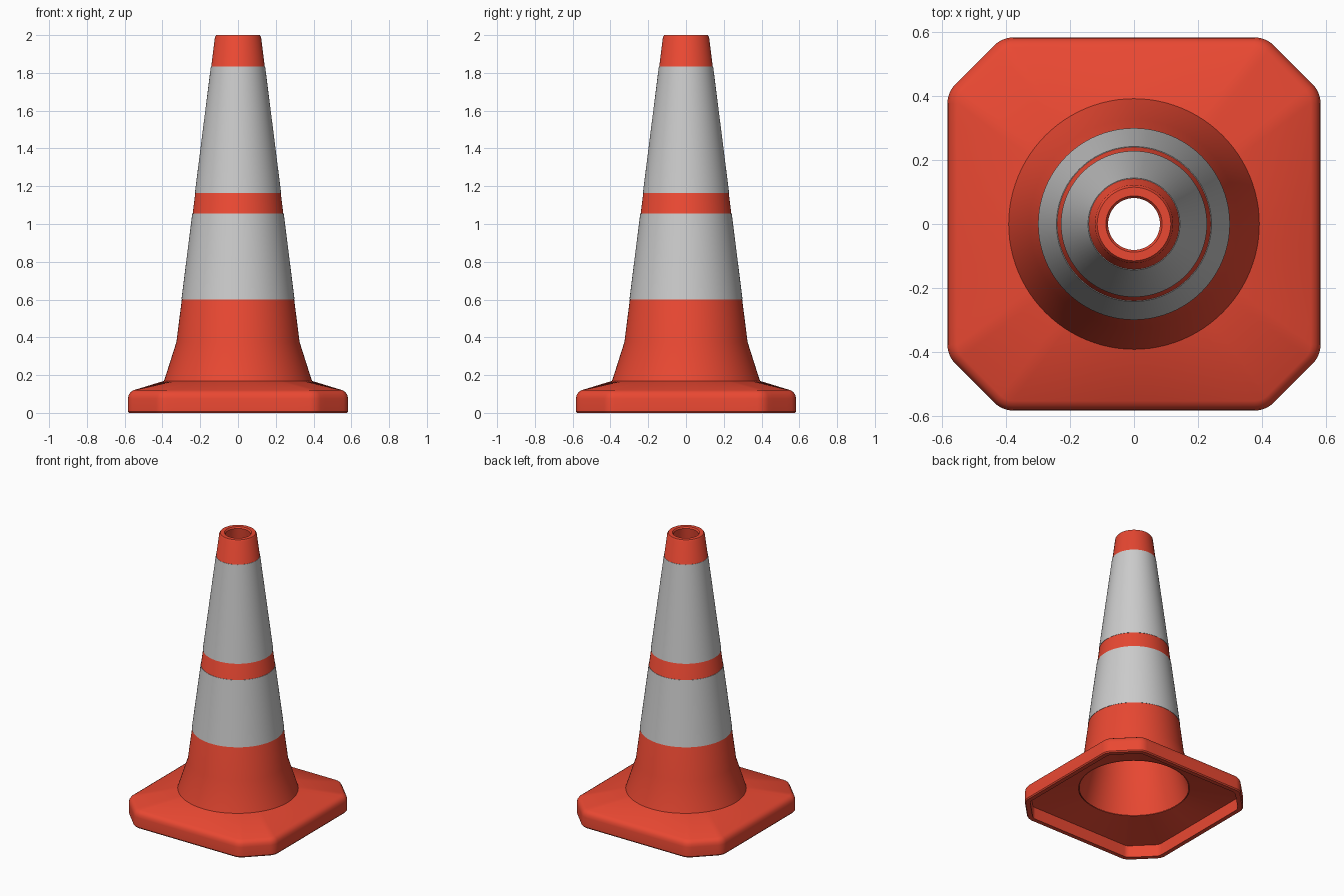
import bpy, bmesh, math

if "Cube" in bpy.data.objects:
    bpy.data.objects.remove(bpy.data.objects["Cube"])

red = bpy.data.materials.new("orange_red")
red.diffuse_color = (0.82, 0.065, 0.032, 1)
red.use_nodes = True
red.node_tree.nodes["Principled BSDF"].inputs["Base Color"].default_value = red.diffuse_color


def loft(name, rings, material=None, angle=30):
    """Skin a closed loop of rings that all have the same point count."""
    bm = bmesh.new()
    loops = [[bm.verts.new(p) for p in ring] for ring in rings]
    n = len(loops[0])
    for a, b in zip(loops, loops[1:] + loops[:1]):
        for i in range(n):
            j = (i + 1) % n
            bm.faces.new((a[i], a[j], b[j], b[i]))
    bmesh.ops.recalc_face_normals(bm, faces=bm.faces)
    mesh = bpy.data.meshes.new(name)
    bm.to_mesh(mesh)
    bm.free()
    ob = bpy.data.objects.new(name, mesh)
    bpy.context.collection.objects.link(ob)
    if material:
        mesh.materials.append(material)
    bpy.ops.object.select_all(action='DESELECT')
    ob.select_set(True)
    bpy.context.view_layer.objects.active = ob
    bpy.ops.object.shade_smooth_by_angle(angle=math.radians(angle))
    return ob


def circle(r, z, angles):
    return [(r * math.cos(a), r * math.sin(a), z) for a in angles]


def octagon(inset, z, half=0.583, corner=0.412, radius=0.085):
    """Square with cut, rounded corners, moved inwards by inset."""
    t = math.tan(math.pi / 8)
    d = (half + corner) / math.sqrt(2) - inset
    h = half - inset
    c = d * math.sqrt(2) - h
    r = radius - inset
    arcs = []
    for k in range(8):
        # corner k sits between the sides facing 45k and 45(k+1) degrees
        q, odd = divmod(k, 2)
        x, y = (c, h) if odd else (h, c)
        a0 = odd * math.pi / 4
        # arc centre lies r inside both neighbouring sides
        m = a0 + math.pi / 8
        s = r / math.cos(math.pi / 8)
        cx, cy = x - s * math.cos(m), y - s * math.sin(m)
        ca, sa = math.cos(q * math.pi / 2), math.sin(q * math.pi / 2)
        arc = []
        for i in range(7):
            a = a0 + math.pi / 4 * i / 6
            px, py = cx + r * math.cos(a), cy + r * math.sin(a)
            arc.append((px * ca - py * sa, px * sa + py * ca, z))
        arcs.append(arc)
    # subdivide the straight sides between the arcs
    pts = []
    for k, arc in enumerate(arcs):
        pts += arc
        p, q = arc[-1], arcs[(k + 1) % 8][0]
        n = 12 if k % 2 else 5
        pts += [tuple(u + (v - u) * i / n for u, v in zip(p, q)) for i in range(1, n)]
    return pts


# Hollow base plate: rounded rim, sloping top that blends into a circle
outline = octagon(0, 0)
angles = [math.atan2(p[1], p[0]) for p in outline]
base = [octagon(i, z) for i, z in
        [(0.036, 0.085), (0.036, 0), (0.006, 0), (0, 0.008), (0, 0.075),
         (0.004, 0.095), (0.014, 0.11), (0.03, 0.12)]]
base += [circle(0.386, 0.171, angles), circle(0.36, 0.13, angles)]
loft("base", base, red)

# Hollow cone body with flared skirt and open top
even = [math.tau * i / 96 for i in range(96)]
body = [(0.355, 0.13), (0.392, 0.168), (0.326, 0.375), (0.122, 1.99), (0.115, 2.0),
        (0.088, 2.0), (0.081, 1.99), (0.29, 0.375)]
loft("cone_body", [circle(r, z, even) for r, z in body], red)


# Reflective grey bands lying on the cone
def cone_radius(z):
    return 0.326 + (0.122 - 0.326) * (z - 0.375) / (1.99 - 0.375)


for name, z0, z1 in [("lower_band", 0.6, 1.055), ("upper_band", 1.165, 1.835)]:
    profile = [(cone_radius(z) + o, z) for z, o in
               [(z0, -0.004), (z0, 0.002), (z1, 0.002), (z1, -0.004)]]
    loft(name, [circle(r, z, even) for r, z in profile])
